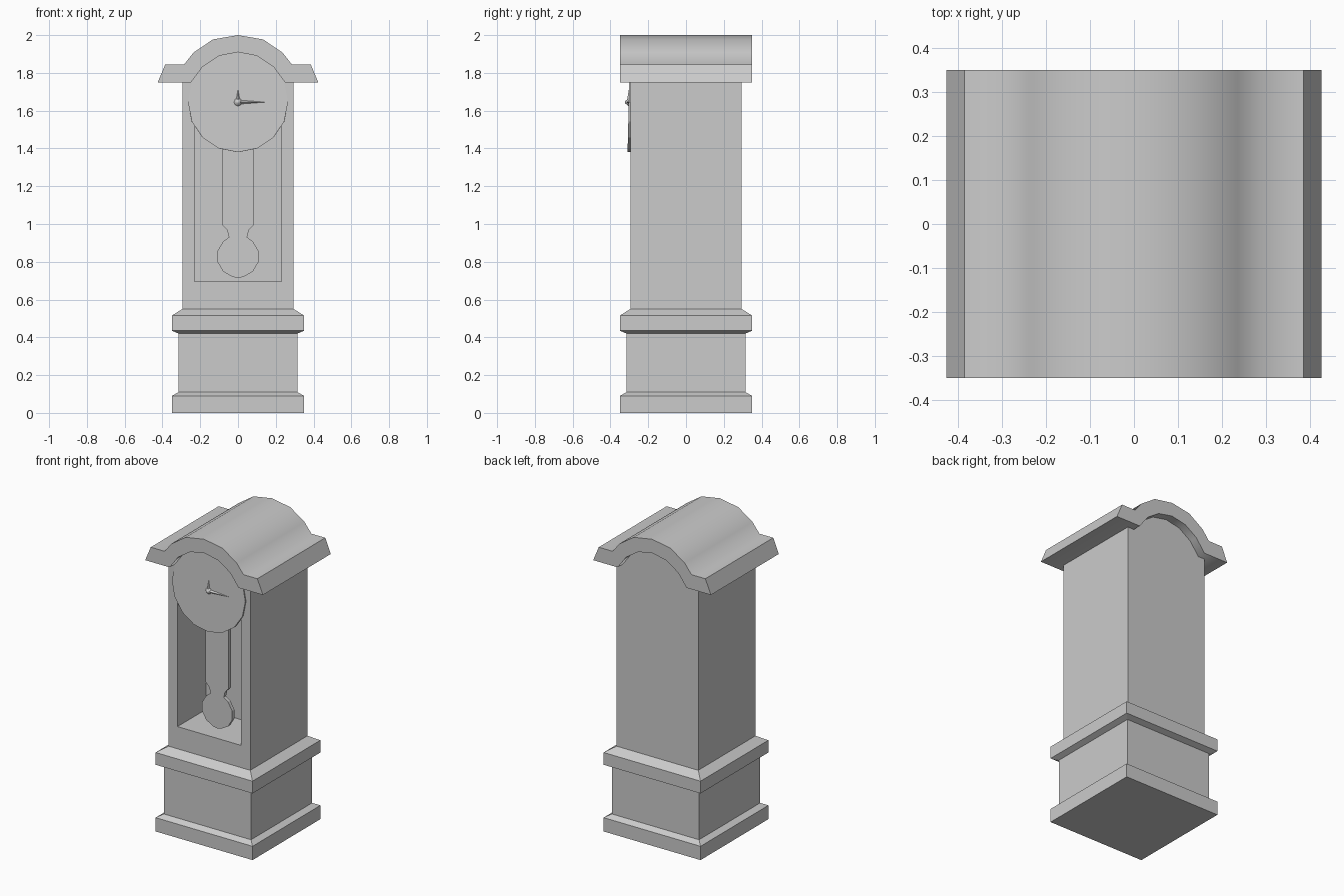
import bpy, bmesh
from math import sin, cos, radians, pi
from mathutils import Matrix, Vector

if "Cube" in bpy.data.objects:
    bpy.data.objects.remove(bpy.data.objects["Cube"])

DIAL_Z = 1.645


def to_object(name, bm):
    bmesh.ops.recalc_face_normals(bm, faces=bm.faces)
    mesh = bpy.data.meshes.new(name)
    bm.to_mesh(mesh)
    bm.free()
    ob = bpy.data.objects.new(name, mesh)
    bpy.context.collection.objects.link(ob)
    return ob


def extrude_outline(name, points, y0, y1):
    """Front (x, z) outline pushed from y0 back to y1."""
    bm = bmesh.new()
    face = bm.faces.new([bm.verts.new((x, y0, z)) for x, z in points])
    new = bmesh.ops.extrude_face_region(bm, geom=[face])["geom"]
    verts = [g for g in new if isinstance(g, bmesh.types.BMVert)]
    bmesh.ops.translate(bm, verts=verts, vec=(0, y1 - y0, 0))
    return to_object(name, bm)


def square_stack(name, profile):
    """Square section following (half width, z) steps."""
    bm = bmesh.new()
    rings = [[bm.verts.new((sx * w, sy * w, z))
              for sx, sy in ((-1, -1), (1, -1), (1, 1), (-1, 1))] for w, z in profile]
    for a, b in zip(rings, rings[1:]):
        for i in range(4):
            j = (i + 1) % 4
            bm.faces.new((a[i], a[j], b[j], b[i]))
    bm.faces.new(rings[0])
    bm.faces.new(rings[-1])
    return to_object(name, bm)


def mirrored(half):
    """Right half of an outline plus its mirrored left half."""
    return half + [(-x, z) for x, z in reversed(half) if abs(x) > 1e-6]


def arc(radius, cz, angles):
    return [(radius * cos(radians(a)), cz + radius * sin(radians(a))) for a in angles]


def smooth(ob, angle):
    bpy.ops.object.select_all(action='DESELECT')
    ob.select_set(True)
    bpy.context.view_layer.objects.active = ob
    bpy.ops.object.shade_smooth_by_angle(angle=radians(angle))


# Moulded base
square_stack("base", [(0.35, 0), (0.35, 0.09), (0.315, 0.11), (0.315, 0.42),
                      (0.35, 0.435), (0.35, 0.515), (0.295, 0.55)])

# Tall case with arched top
case = extrude_outline("case", mirrored(
    [(0.295, 0.55), (0.295, 1.76)] + arc(0.275, DIAL_Z, (45, 67.5)) + [(0, 1.92)]),
    -0.295, 0.295)

# Pendulum recess cut into the case front
cutter = extrude_outline("recess_cutter", mirrored([(0.23, 0.695), (0.23, 1.66)]), -0.4, 0.0)
cutter.hide_render = True
cut = case.modifiers.new("recess", 'BOOLEAN')
cut.operation, cut.solver, cut.object = 'DIFFERENCE', 'EXACT', cutter
bpy.context.view_layer.objects.active = case
bpy.ops.object.modifier_apply(modifier=cut.name)
bpy.data.objects.remove(cutter)

# Arched roof: outer skin out, inner arch back
outer = [(0.425, 1.75), (0.385, 1.845), (0.285, 1.845), (0.235, 1.908), (0.133, 1.977), (0, 2.0)]
inner = arc(0.265, DIAL_Z, (90, 67.5, 45)) + [(0.249, 1.75)]
outer_full = mirrored(outer)
inner_full = [(-x, z) for x, z in reversed(inner)] + inner[1:]
smooth(extrude_outline("roof", outer_full + inner_full, -0.35, 0.35), 60)

# Pendulum: flat rod, narrow neck and bob in one outline
half = ([(0.083, 1.64), (0.083, 0.995), (0.057, 0.967), (0.048, 0.93)]
        + arc(0.112, 0.828, (45, 15, -15, -45, -75))[0:] + [(0, 0.715)])
extrude_outline("pendulum", mirrored(half), -0.215, -0.192)

# Dial, leaning slightly so the lower edge stands proud
bm = bmesh.new()
tilt = Matrix.Translation((0, -0.293, DIAL_Z)) @ Matrix.Rotation(pi / 2 - radians(1.4), 4, 'X')
bmesh.ops.create_cone(bm, cap_ends=True, segments=16, radius1=0.265, radius2=0.265, depth=0.02,
                      matrix=tilt @ Matrix.Rotation(0, 4, 'Z'))
to_object("dial", bm)

# Hub and tapered hands
bm = bmesh.new()
bmesh.ops.create_cone(bm, cap_ends=True, segments=8, radius1=0.022, radius2=0.006, depth=0.02,
                      matrix=Matrix.Translation((0, -0.312, DIAL_Z)) @ Matrix.Rotation(pi / 2, 4, 'X'))
smooth(to_object("hub", bm), 60)
for name, length, angle in (("minute_hand", 0.16, 0), ("hour_hand", 0.07, 90)):
    d = Vector((cos(radians(angle)), 0, sin(radians(angle))))
    side = Vector((-d.z, 0, d.x)) * 0.012
    c = Vector((0, -0.302, DIAL_Z))
    bm = bmesh.new()
    a, b, tip, top = [bm.verts.new(p) for p in
                      (c + side, c - side, c + d * length, c + Vector((0, -0.012, 0)))]
    for f in ((a, b, tip), (a, top, tip), (b, top, tip), (a, b, top)):
        bm.faces.new(f)
    to_object(name, bm)
